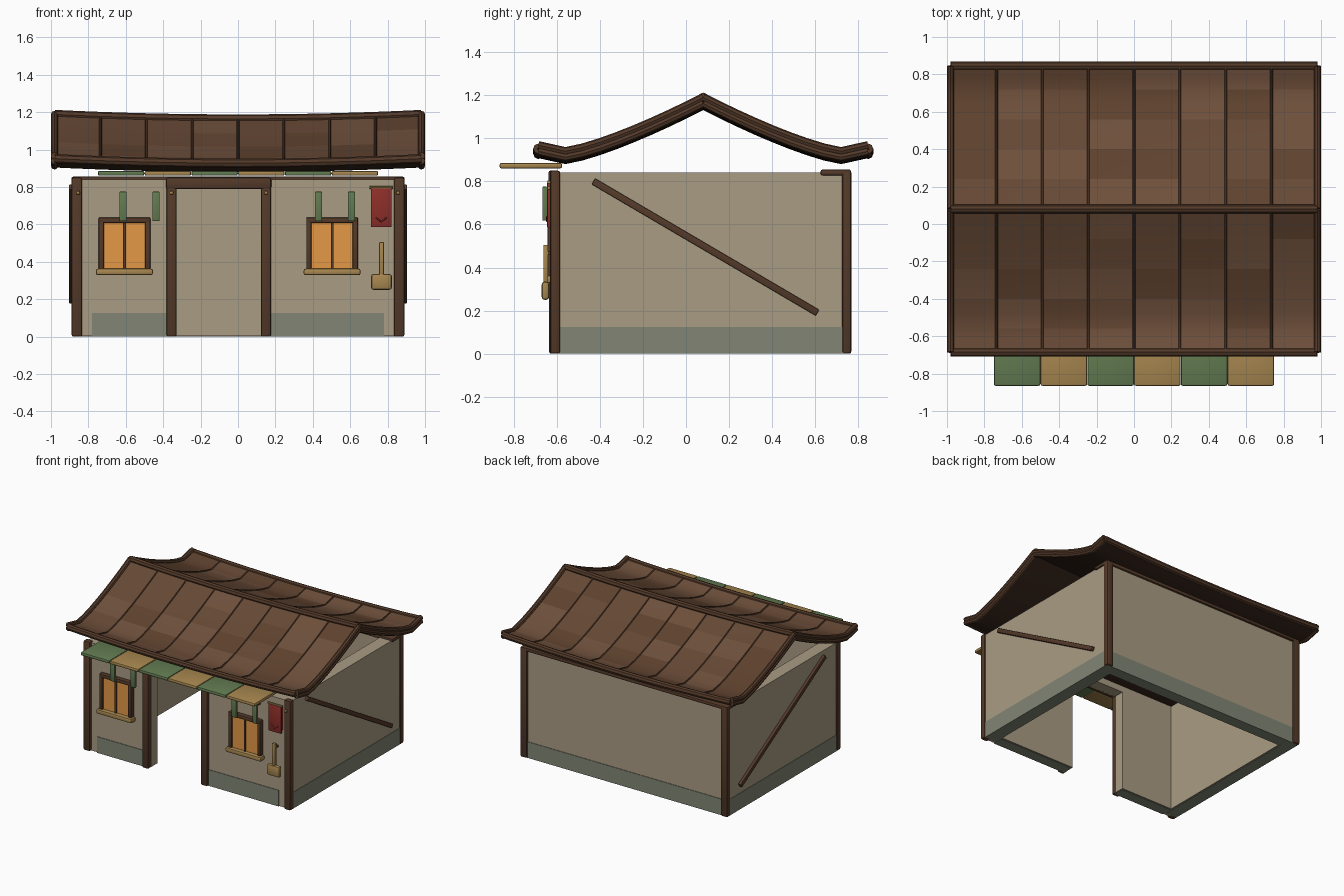
import bpy, bmesh, math, random
from mathutils import Vector

if "Cube" in bpy.data.objects:
    bpy.data.objects.remove(bpy.data.objects["Cube"])

random.seed(4)


def mat(name, r, g, b):
    m = bpy.data.materials.new(name)
    m.diffuse_color = [(c / 255) ** 2.2 for c in (r, g, b)] + [1]
    m.use_nodes = True
    m.node_tree.nodes["Principled BSDF"].inputs["Base Color"].default_value = m.diffuse_color
    return m


PLASTER = mat("plaster", 168, 155, 131)
STONE = mat("stone", 128, 132, 116)
WOOD = mat("dark_wood", 84, 60, 45)
UNDER = mat("roof_underside", 58, 42, 33)
SHINGLES = [mat("shingle_a", 102, 74, 56), mat("shingle_b", 110, 81, 62), mat("shingle_c", 95, 68, 50)]
GREEN = mat("green_cloth", 98, 122, 82)
TAN = mat("tan_wood", 165, 133, 80)
GLOW = mat("window_glow", 228, 152, 72)
RED = mat("red_cloth", 140, 50, 45)


def finish(name, bm, mats, smooth=None):
    bmesh.ops.recalc_face_normals(bm, faces=bm.faces[:])
    me = bpy.data.meshes.new(name)
    bm.to_mesh(me)
    bm.free()
    for m in mats:
        me.materials.append(m)
    ob = bpy.data.objects.new(name, me)
    bpy.context.collection.objects.link(ob)
    return ob


def box(name, x0, x1, y0, y1, z0, z1, m, bevel=0.0):
    bm = bmesh.new()
    bmesh.ops.create_cube(bm, size=1)
    for v in bm.verts:
        v.co = Vector(((x0 + x1) / 2 + v.co.x * (x1 - x0),
                       (y0 + y1) / 2 + v.co.y * (y1 - y0),
                       (z0 + z1) / 2 + v.co.z * (z1 - z0)))
    if bevel:
        bmesh.ops.bevel(bm, geom=bm.edges[:], offset=bevel, segments=2, profile=0.5, affect='EDGES')
    return finish(name, bm, [m])


def tube(name, pts, r, m, res=2):
    cu = bpy.data.curves.new(name + "_path", 'CURVE')
    cu.dimensions = '3D'
    cu.bevel_depth, cu.bevel_resolution, cu.use_fill_caps = r, res, True
    sp = cu.splines.new('POLY')
    sp.points.add(len(pts) - 1)
    for p, co in zip(sp.points, pts):
        p.co = (*co, 1)
    tmp = bpy.data.objects.new(name + "_tmp", cu)
    bpy.context.collection.objects.link(tmp)
    dg = bpy.context.evaluated_depsgraph_get()
    me = bpy.data.meshes.new_from_object(tmp.evaluated_get(dg))
    bpy.data.objects.remove(tmp)
    me.name = name
    me.materials.clear()
    me.materials.append(m)
    ob = bpy.data.objects.new(name, me)
    bpy.context.collection.objects.link(ob)
    return ob


# Walls: open-topped shell with a door gap in the front
B = 0.125
for s, side in ((1, "right"), (-1, "left")):
    xs = sorted((s * 0.78, s * 0.88))
    box(side + "_wall", *xs, -0.61, 0.75, 0.003, 0.84, PLASTER)
    xb = sorted((s * 0.79, s * 0.884))
    box(side + "_stone_base", *xb, -0.585, 0.754, 0, B, STONE)
box("back_wall", -0.78, 0.78, 0.66, 0.75, 0.003, 0.84, PLASTER)
box("back_stone_base", -0.88, 0.88, 0.67, 0.754, 0, B, STONE)
for name, a, b, c, d in (("front_left", -0.78, -0.33, -0.78, -0.335), ("front_right", 0.13, 0.78, 0.135, 0.78)):
    box(name + "_wall", a, b, -0.61, -0.52, 0.003, 0.84, PLASTER)
    box(name + "_stone_base", c, d, -0.614, -0.53, 0, B, STONE)
box("front_wall_over_door", -0.33, 0.13, -0.61, -0.52, 0.79, 0.84, PLASTER)

# Timber posts, lintel, back beam and pegs
for x in (-0.862, 0.862):
    box("front_corner_post", x - 0.028, x + 0.028, -0.63, -0.585, 0, 0.85, WOOD, 0.01)
    box("back_corner_post", x - 0.028, x + 0.028, 0.725, 0.767, 0, 0.85, WOOD, 0.01)
for x in (-0.355, 0.15):
    box("door_post", x - 0.027, x + 0.027, -0.635, -0.585, 0, 0.84, WOOD, 0.01)
box("door_lintel", -0.385, 0.178, -0.638, -0.585, 0.79, 0.85, WOOD, 0.01)
box("back_top_beam", -0.89, 0.89, 0.625, 0.765, 0.828, 0.855, WOOD, 0.008)
for x in (-0.855, -0.355, 0.15, 0.855):
    box("peg", x - 0.009, x + 0.009, -0.645, -0.62, 0.76, 0.778, TAN, 0.004)

# Diagonal braces on the side walls
for s in (-1, 1):
    L = math.hypot(1.04, 0.61)
    ob = box("side_brace", -0.012, 0.012, -L / 2, L / 2, -0.016, 0.016, WOOD, 0.004)
    ob.location = (s * 0.892, 0.09, 0.495)
    ob.rotation_euler.x = -math.atan2(0.61, 1.04)

# Windows with frame, panes, mullion, sill and cloth strips
for cx in (-0.607, 0.503):
    for s in (-1, 1):
        x = cx + s * 0.124
        box("window_side_frame", x - 0.014, x + 0.014, -0.642, -0.6, 0.345, 0.635, WOOD, 0.006)
        p = cx + s * 0.056
        box("window_pane", p - 0.053, p + 0.053, -0.628, -0.6, 0.355, 0.612, GLOW)
    box("window_top_frame", cx - 0.138, cx + 0.138, -0.643, -0.6, 0.608, 0.637, WOOD, 0.006)
    box("window_mullion", cx - 0.007, cx + 0.007, -0.637, -0.6, 0.355, 0.612, WOOD)
    box("window_sill", cx - 0.152, cx + 0.152, -0.66, -0.6, 0.328, 0.363, TAN, 0.01)
for x in (-0.615, -0.438, 0.43, 0.607):
    box("cloth_strip", x - 0.019, x + 0.019, -0.667, -0.643, 0.618, 0.775, GREEN, 0.004)
    box("strip_hanger", x - 0.012, x + 0.012, -0.645, -0.6, 0.75, 0.77, WOOD)

# Red banner with rod and stitched chevron
box("red_banner", 0.711, 0.821, -0.644, -0.628, 0.585, 0.795, RED, 0.004)
box("banner_backing", 0.72, 0.812, -0.63, -0.605, 0.6, 0.79, RED)
tube("banner_rod", [(0.703, -0.637, 0.797), (0.829, -0.637, 0.797)], 0.008, TAN)
tube("banner_chevron", [(0.735, -0.645, 0.637), (0.766, -0.645, 0.615), (0.797, -0.645, 0.637)], 0.004, RED)

# Hanging scoop
box("scoop_handle", 0.755, 0.78, -0.662, -0.64, 0.33, 0.505, TAN, 0.004)
box("scoop_head", 0.711, 0.823, -0.67, -0.635, 0.25, 0.335, TAN, 0.014)
box("scoop_hook", 0.76, 0.775, -0.645, -0.605, 0.46, 0.475, WOOD)

# Striped flat awning
for i in range(6):
    x = -0.75 + i * 0.25
    box("awning_slat", x + 0.001, x + 0.249, -0.865, -0.575, 0.86, 0.886, (GREEN, TAN)[i % 2], 0.009)

# Curved roof: height depends on the distance from the ridge, ends lift slightly
RY = 0.08


def roof_point(x, s, d, up=0.0):
    if d < 0.64:
        z = 1.15 - 0.25 * (1 - (1 - d / 0.64) ** 1.3)
    else:
        z = 0.90 + (d - 0.64) * 0.22
    return (x, RY + s * d, z + 0.025 * x * x + up)


DIST = [0, 0.08, 0.16, 0.24, 0.32, 0.40, 0.48, 0.56, 0.64, 0.70, 0.765]
XS = [-0.98 + 0.1225 * i for i in range(17)]
for s, side in ((-1, "front"), (1, "back")):
    bm = bmesh.new()
    grid = [[bm.verts.new(roof_point(x, s, d, 0.014)) for d in DIST] for x in XS]
    shade = {}
    for i in range(16):
        for j in range(10):
            q = [grid[i][j], grid[i + 1][j], grid[i + 1][j + 1], grid[i][j + 1]]
            f = bm.faces.new(q if s > 0 else q[::-1])
            f.material_index = shade.setdefault((i // 2, j // 2), random.randrange(3))
            f.normal_update()
            if f.normal.z < 0:
                f.normal_flip()
    # solid underside in the dark material
    low = {v: bm.verts.new(v.co - Vector((0, 0, 0.034))) for row in grid for v in row}
    for f in bm.faces[:]:
        bm.faces.new([low[v] for v in reversed(f.verts)]).material_index = 3
    for e in [e for e in bm.edges if e.is_boundary and e.verts[0] in low]:
        a, b = e.verts
        bm.faces.new([a, b, low[b], low[a]]).material_index = 3
    finish(side + "_roof_slope", bm, SHINGLES + [UNDER])
    for k in range(1, 8):
        x = -0.98 + 0.245 * k
        tube(side + "_roof_seam", [roof_point(x, s, d, 0.014) for d in DIST], 0.007, WOOD, 1)
    tube(side + "_eave_log", [roof_point(x, s, 0.765) for x in XS], 0.024, WOOD)
    for x in (-0.981, 0.981):
        for up in (-0.012, 0.016):
            tube(side + "_verge_trim", [roof_point(x, s, d, up) for d in DIST], 0.019, WOOD)
tube("ridge_log", [roof_point(x, 1, 0, 0.014) for x in XS], 0.024, WOOD)

# Smooth the round parts, keeping hard edges
bpy.ops.object.select_all(action='SELECT')
bpy.context.view_layer.objects.active = bpy.context.collection.objects[0]
bpy.ops.object.shade_smooth_by_angle(angle=math.radians(35))
